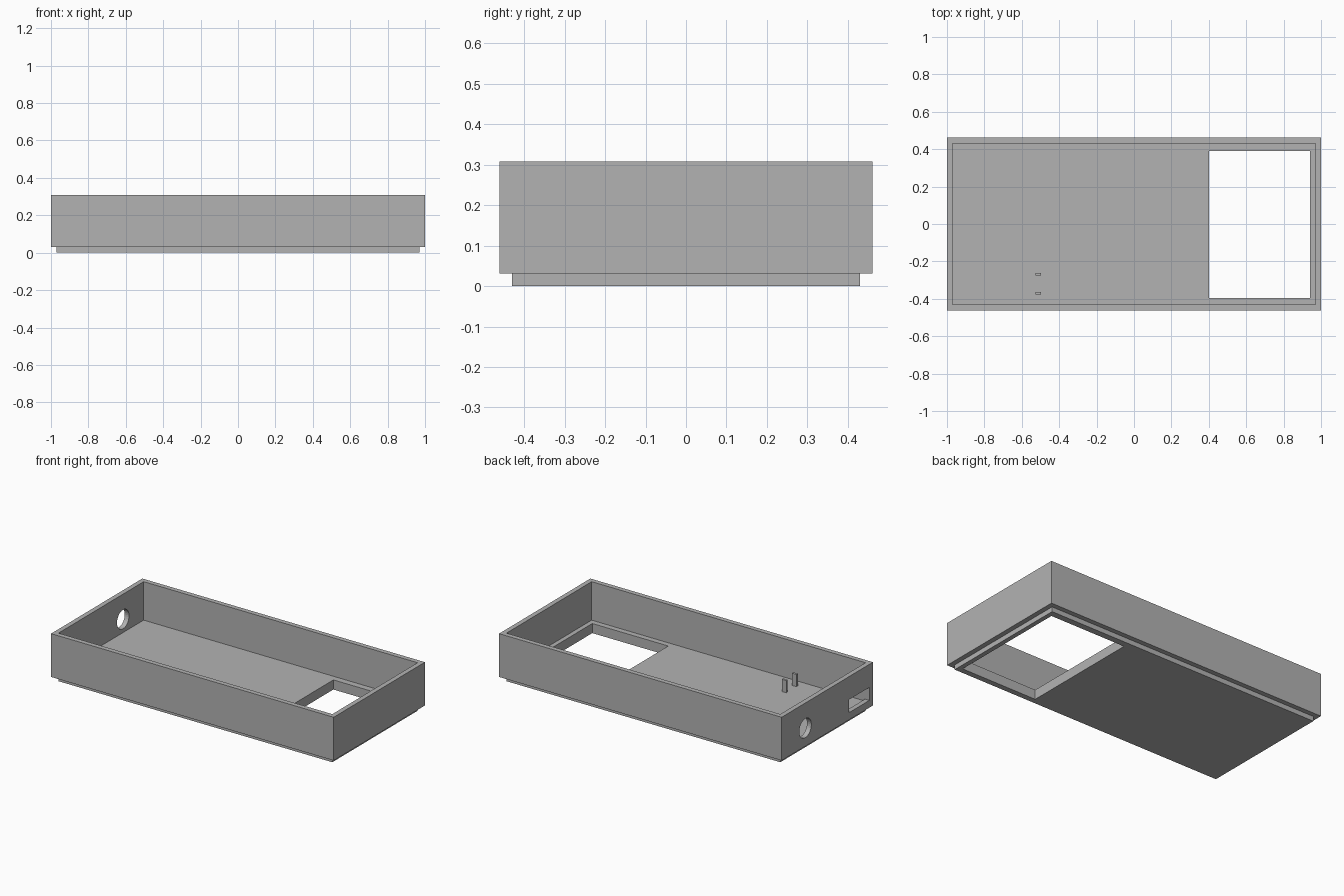
import bpy
import bmesh
from mathutils import Matrix, Vector

old = bpy.data.objects.get("Cube")
if old:
    bpy.data.objects.remove(old, do_unlink=True)

# One grey plastic
GREY = (0.45, 0.45, 0.45, 1.0)
plastic = bpy.data.materials.new("grey plastic")
plastic.use_nodes = True
plastic.diffuse_color = GREY
plastic.node_tree.nodes["Principled BSDF"].inputs["Base Color"].default_value = GREY

# Main sizes
HALF_X, HALF_Y, TOP = 1.0, 0.4615, 0.3077
WALL = 0.0308
FLOOR = 2 * WALL


def finish(bm, name):
    bmesh.ops.recalc_face_normals(bm, faces=bm.faces)
    mesh = bpy.data.meshes.new(name)
    bm.to_mesh(mesh)
    bm.free()
    mesh.materials.append(plastic)
    obj = bpy.data.objects.new(name, mesh)
    bpy.context.scene.collection.objects.link(obj)
    return obj


def box(name, low, high):
    low, high = Vector(low), Vector(high)
    bm = bmesh.new()
    bmesh.ops.create_cube(bm, size=1, matrix=Matrix.Translation((low + high) / 2)
                          @ Matrix.Diagonal((high - low).to_4d()))
    return finish(bm, name)


def cut(target, cutter):
    cutter.hide_render = True
    cutter.hide_set(True)
    cutter.display_type = 'WIRE'
    mod = target.modifiers.new(cutter.name, 'BOOLEAN')
    mod.operation = 'DIFFERENCE'
    mod.solver = 'EXACT'
    mod.object = cutter


# Open tray: stacked rectangular loops from the stepped base up and into the cavity
bm = bmesh.new()
loops = []
for inset, z in ((WALL, 0), (WALL, WALL), (0, WALL), (0, TOP), (WALL, TOP), (WALL, FLOOR)):
    x, y = HALF_X - inset, HALF_Y - inset
    loops.append([bm.verts.new((sx * x, sy * y, z))
                  for sx, sy in ((-1, -1), (1, -1), (1, 1), (-1, 1))])
for a, b in zip(loops, loops[1:]):
    for i in range(4):
        j = (i + 1) % 4
        bm.faces.new((a[i], a[j], b[j], b[i]))
bm.faces.new(loops[0][::-1])
bm.faces.new(loops[-1])
tray = finish(bm, "tray")

# Large floor opening
cut(tray, box("floor_opening_cutter", (0.402, -0.395, -0.1), (0.94, 0.39, 0.2)))

# Rectangular port and round hole in one end wall
cut(tray, box("port_cutter", (-1.1, -0.425, 0.077), (-0.9, -0.22, 0.16)))
bm = bmesh.new()
bmesh.ops.create_cone(bm, cap_ends=True, segments=32, radius1=0.061, radius2=0.061, depth=0.2,
                      matrix=Matrix.Translation((-1, 0.222, 0.147))
                      @ Matrix.Rotation(1.5708, 4, 'Y'))
cut(tray, finish(bm, "round_hole_cutter"))

# Two small locating posts behind the port
for name, y in (("back_post", -0.268), ("front_post", -0.37)):
    box(name, (-0.527, y - 0.007, FLOOR), (-0.496, y + 0.007, 0.14))
